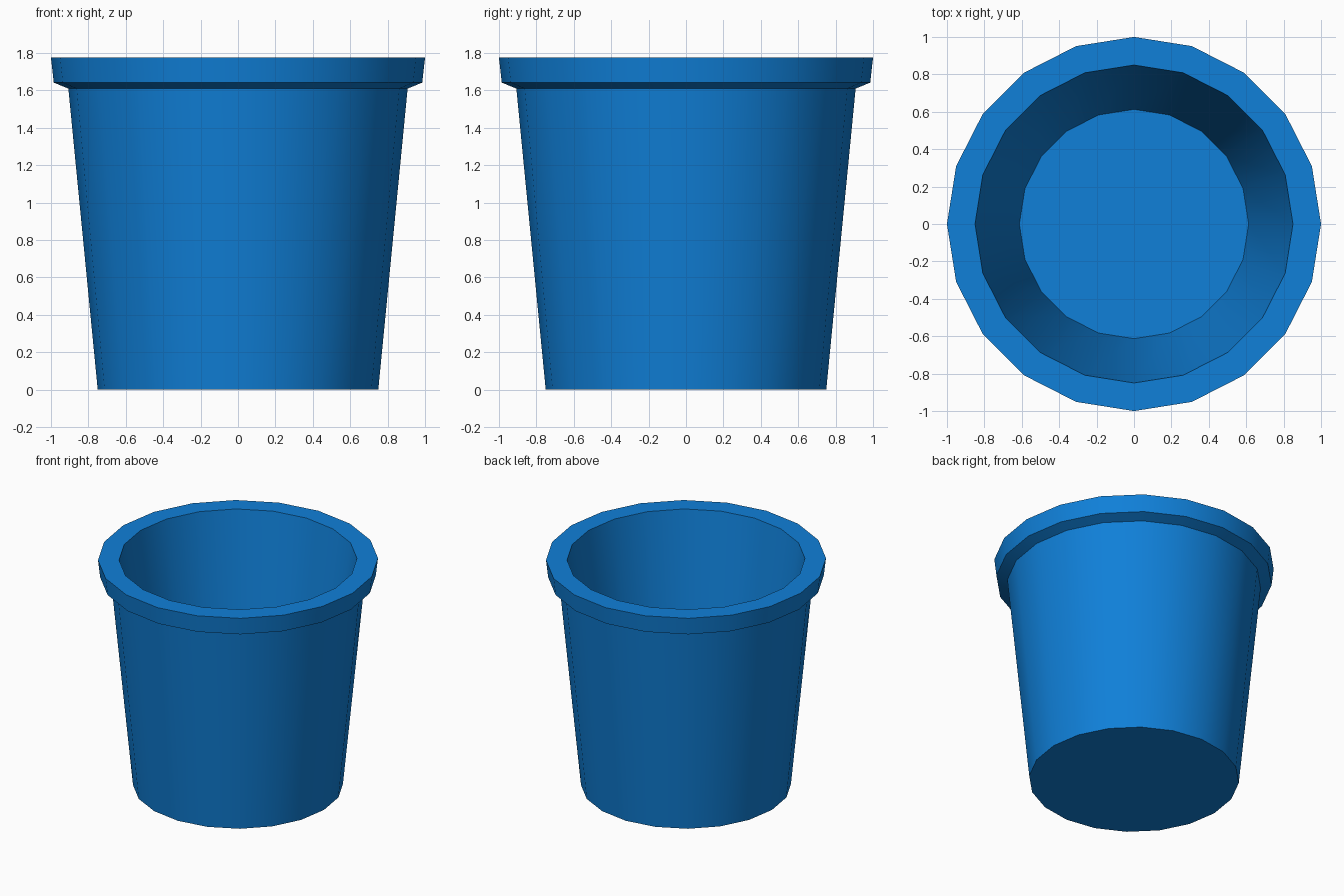
import bpy
import bmesh
from math import cos, sin, pi, radians

cube = bpy.data.objects.get("Cube")
if cube:
    bpy.data.objects.remove(cube)

SIDES = 20

# Blue plastic
blue = bpy.data.materials.new("blue_plastic")
blue.use_nodes = True
colour = (0.005, 0.215, 0.69, 1)
blue.diffuse_color = colour
blue.node_tree.nodes["Principled BSDF"].inputs["Base Color"].default_value = colour

# Profile (radius, height): outer wall, lipped rim, then inner wall to the floor
profile = [
    (0.75, 0.0), (0.907, 1.61), (0.985, 1.642), (1.0, 1.775),
    (0.85, 1.775), (0.613, 0.14),
]

# Revolve the profile into rings joined by quads
bm = bmesh.new()
rings = [
    [bm.verts.new((r * cos(2 * pi * i / SIDES), r * sin(2 * pi * i / SIDES), z))
     for i in range(SIDES)]
    for r, z in profile
]
for low, high in zip(rings, rings[1:]):
    for i in range(SIDES):
        j = (i + 1) % SIDES
        bm.faces.new((low[i], low[j], high[j], high[i]))

# Underside and inner floor
bm.faces.new(rings[0][::-1])
bm.faces.new(rings[-1])
bmesh.ops.recalc_face_normals(bm, faces=bm.faces)

mesh = bpy.data.meshes.new("bucket")
bm.to_mesh(mesh)
bm.free()
mesh.materials.append(blue)
bucket = bpy.data.objects.new("bucket", mesh)
bpy.context.collection.objects.link(bucket)

# Smooth around the walls, crisp at the rim and base
bpy.ops.object.select_all(action='DESELECT')
bucket.select_set(True)
bpy.context.view_layer.objects.active = bucket
bpy.ops.object.shade_smooth_by_angle(angle=radians(30))
